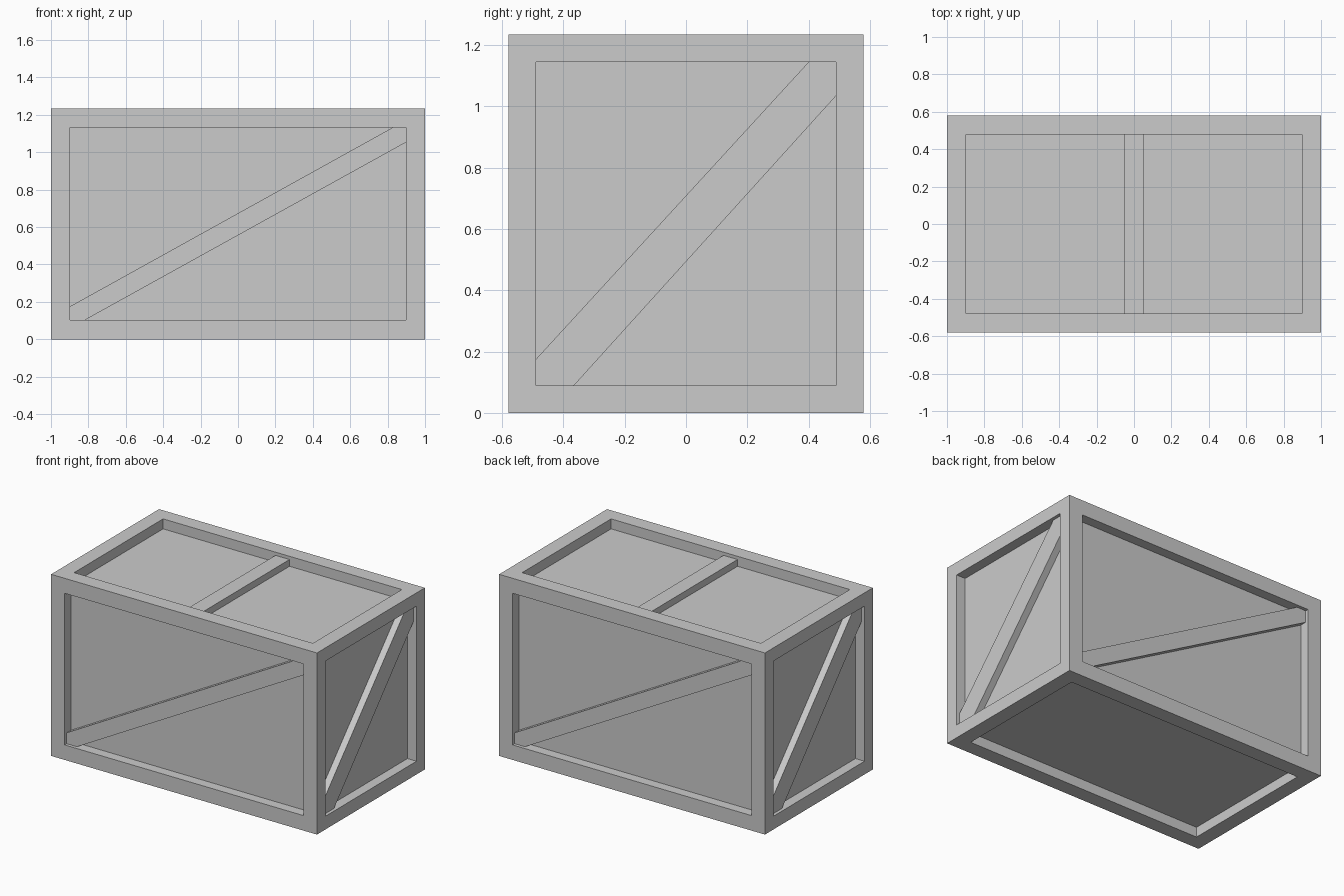
import bpy, bmesh
from mathutils import Matrix, Vector
from math import pi

if "Cube" in bpy.data.objects:
    bpy.data.objects.remove(bpy.data.objects["Cube"])

HX, HY, H = 1.0, 0.58, 1.235   # half length, half depth, height
RECESS, LIP = 0.068, 0.022     # panel depth and brace depth behind the frame


def border(n):
    return 0.09 if abs(n.x) > 0.5 else 0.102


def finish(bm, name):
    bmesh.ops.recalc_face_normals(bm, faces=bm.faces[:])
    me = bpy.data.meshes.new(name)
    bm.to_mesh(me)
    bm.free()
    ob = bpy.data.objects.new(name, me)
    bpy.context.collection.objects.link(ob)
    return ob


# Crate body: every side gets a border frame and a recessed panel
bm = bmesh.new()
bmesh.ops.create_cube(bm, size=1)
bmesh.ops.scale(bm, vec=(2 * HX, 2 * HY, H), verts=bm.verts[:])
bmesh.ops.translate(bm, vec=(0, 0, H / 2), verts=bm.verts[:])
bm.normal_update()
for f in bm.faces[:]:
    n = f.normal.copy()
    bmesh.ops.inset_individual(bm, faces=[f], thickness=border(n), use_even_offset=True)
    bmesh.ops.inset_individual(bm, faces=[f], thickness=0.0, depth=0.0)
    bmesh.ops.translate(bm, vec=-n * RECESS, verts=f.verts[:])
finish(bm, "crate_body")


def slat(name, outline, origin, u, v, n, turn=0.0):
    """Prism from a 2D outline in the u/v plane, from the panel up to the lip."""
    u, v, n, origin = Vector(u), Vector(v), Vector(n), Vector(origin)
    bm = bmesh.new()
    base = bm.faces.new([bm.verts.new(origin + u * a + v * b - n * RECESS) for a, b in outline])
    top = bmesh.ops.extrude_face_region(bm, geom=[base], use_keep_orig=True)["geom"]
    bmesh.ops.translate(bm, vec=n * (RECESS - LIP),
                        verts=[g for g in top if isinstance(g, bmesh.types.BMVert)])
    bmesh.ops.transform(bm, matrix=Matrix.Rotation(turn, 4, 'Z'), verts=bm.verts[:])
    finish(bm, name)


def diagonal(w, lo, hi, du0, dv0, du1, dv1):
    """Corner-to-corner brace clipped to the panel opening."""
    return [(-w, lo), (-w + du0, lo), (w, hi - dv1), (w, hi), (w - du1, hi), (-w, lo + dv0)]


# Diagonal braces on the four upright sides, repeated by a half turn
long_brace = diagonal(0.898, 0.102, H - 0.102, 0.078, 0.074, 0.07, 0.08)
short_brace = diagonal(0.49, 0.09, H - 0.09, 0.125, 0.085, 0.09, 0.11)
for turn, long_name, short_name in ((0, "front_brace", "right_brace"),
                                    (pi, "back_brace", "left_brace")):
    slat(long_name, long_brace, (0, -HY, 0), (1, 0, 0), (0, 0, 1), (0, -1, 0), turn)
    slat(short_name, short_brace, (HX, 0, 0), (0, 1, 0), (0, 0, 1), (1, 0, 0), turn)

# Cross slat on the lid
w, d = 0.053, HY - 0.102
slat("top_slat", [(-w, -d), (w, -d), (w, d), (-w, d)], (0, 0, H), (1, 0, 0), (0, 1, 0), (0, 0, 1))
